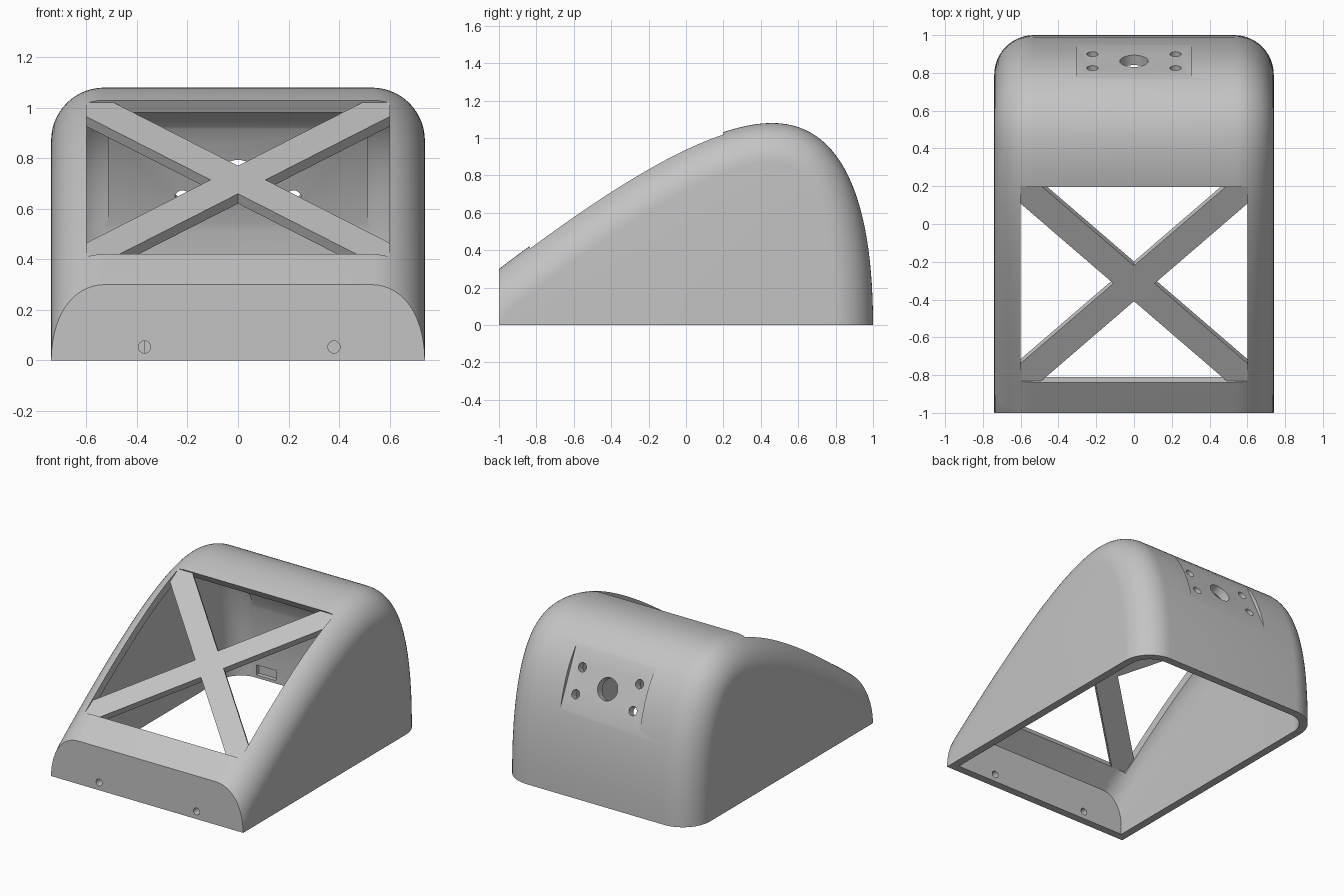
import bpy, bmesh
from math import sin, cos, pi, radians
from mathutils import Vector, Matrix
from mathutils.geometry import interpolate_bezier

if "Cube" in bpy.data.objects:
    bpy.data.objects.remove(bpy.data.objects["Cube"])

R, FLAT, WALL = 0.21, 0.53, 0.055   # edge radius, half flat width, shell thickness

grey = bpy.data.materials.new("plain_grey")
grey.use_nodes = True
grey.diffuse_color = (0.55, 0.55, 0.55, 1)
grey.node_tree.nodes["Principled BSDF"].inputs["Base Color"].default_value = (0.55, 0.55, 0.55, 1)


def make(name, bm, helper=False):
    bmesh.ops.recalc_face_normals(bm, faces=bm.faces)
    me = bpy.data.meshes.new(name)
    bm.to_mesh(me)
    bm.free()
    ob = bpy.data.objects.new(name, me)
    bpy.context.collection.objects.link(ob)
    me.materials.append(grey)
    ob.hide_render = helper
    return ob


def box(name, lo, hi, frame=Matrix(), helper=True):
    bm = bmesh.new()
    lo, hi = Vector(lo), Vector(hi)
    size = Matrix.Diagonal((*(hi - lo), 1))
    bmesh.ops.create_cube(bm, size=1, matrix=frame @ Matrix.Translation((lo + hi) / 2) @ size)
    return make(name, bm, helper)


def rod(name, radius, frame, depth=0.4):
    bm = bmesh.new()
    bmesh.ops.create_cone(bm, cap_ends=True, segments=32, radius1=radius, radius2=radius,
                          depth=depth, matrix=frame)
    return make(name, bm, True)


def boolean(target, tool, op="DIFFERENCE"):
    mod = target.modifiers.new("cut", "BOOLEAN")
    mod.object, mod.operation, mod.solver = tool, op, "EXACT"
    bpy.context.view_layer.objects.active = target
    bpy.ops.object.modifier_apply(modifier=mod.name)
    bpy.data.objects.remove(tool)


# Side profile in (y, z): steep nose, long slope, rounded crown, upright back
knots = [((-1.4, -.2), (-1.25, 0), (-1.12, .21), (-1, .3)),
         ((-1, .3), (-.6, .6), (.05, 1.08), (.46, 1.08)),
         ((.46, 1.08), (.82, 1.08), (1, .7), (1, 0))]
profile = []
for a, b, c, d in knots:
    pts = interpolate_bezier(*[Vector((0, *p)) for p in (a, b, c, d)], 29)
    profile += pts[:-1]
profile += [Vector((0, 1, 0)), Vector((0, 1, -.6))]


def offset_profile(dist):
    out = []
    last = len(profile) - 1
    for i, p in enumerate(profile):
        t = (profile[min(i + 1, last)] - profile[max(i - 1, 0)]).normalized()
        if i >= last - 1:
            t = Vector((0, 0, -1))
        out.append(p + dist * Vector((0, t.z, -t.y)))
    return [Vector((0, out[0].y, -.6))] + out


def hood(name, inset, y_min, z_min):
    """Profile swept across x with a rolled edge, trimmed at the nose and floor."""
    bm = bmesh.new()
    r = R - inset
    rings = []
    for side in (-1, 1):
        for k in range(15):
            t = (k if side > 0 else 14 - k) / 14 * pi / 2
            x = side * (FLAT + r * sin(t))
            rings.append([bm.verts.new((x, p.y, p.z)) for p in offset_profile(R - r * cos(t))])
    n = len(rings[0])
    for a, b in zip(rings, rings[1:]):
        for i in range(n):
            j = (i + 1) % n
            bm.faces.new((a[i], a[j], b[j], b[i]))
    bm.faces.new(rings[0])
    bm.faces.new(rings[-1])
    for co, no in (((0, y_min, 0), (0, -1, 0)), ((0, 0, z_min), (0, 0, -1))):
        bmesh.ops.bisect_plane(bm, geom=bm.verts[:] + bm.edges[:] + bm.faces[:],
                               plane_co=co, plane_no=no, clear_outer=True)
        bmesh.ops.holes_fill(bm, edges=[e for e in bm.edges if e.is_boundary], sides=0)
    return make(name, bm, inset > 0)


# Hollow shell, open underneath
shell = hood("shell", 0, -1, 0)
boolean(shell, hood("cavity", WALL, -1 + WALL, -.1))

# Flat mounting seat on the back: inner pad, outer recess, five holes
seat = Matrix.Translation((0, .8625, .75)) @ Matrix.Rotation(radians(-65.2), 4, "X")
boolean(shell, box("pad", (-.515, -.225, -.058), (.515, .225, -.02), seat), "UNION")
boolean(shell, box("recess", (-.305, -.3, 0), (.305, .3, .2), seat))
boolean(shell, rod("centre_hole", .075, seat))
for x in (-.22, .22):
    for y in (-.088, .088):
        boolean(shell, rod("screw_hole", .03, seat @ Matrix.Translation((x, y, 0))))

# Screw holes in the nose and a shallow slot inside the back wall
for x in (-.37, .38):
    boolean(shell, rod("nose_hole", .024, Matrix.Translation((x, -1, .053)) @ Matrix.Rotation(pi / 2, 4, "X")))
boolean(shell, box("slot", (-.52, .9, .02), (-.37, .975, .09)))

# Window through the sloping top
slope = Matrix.Translation((0, -.315, .715)) @ Matrix.Rotation(radians(30.6), 4, "X")
boolean(shell, box("window", (-.6, -.6, -.3), (.6, .6, .5), slope))

# Crossed bars filling the window corner to corner
brace = box("cross_brace", (-1, -.077, -.045), (1, .077, 0),
            slope @ Matrix.Rotation(pi / 4, 4, "Z"), False)
boolean(brace, box("bar", (-1, -.077, -.045), (1, .077, 0), slope @ Matrix.Rotation(-pi / 4, 4, "Z")), "UNION")
boolean(brace, box("trim", (-.602, -.602, -.2), (.602, .602, .2), slope), "INTERSECT")

# Smooth curved walls, keep cut edges crisp
bpy.ops.object.select_all(action="DESELECT")
shell.select_set(True)
bpy.context.view_layer.objects.active = shell
bpy.ops.object.shade_smooth_by_angle(angle=radians(25))
